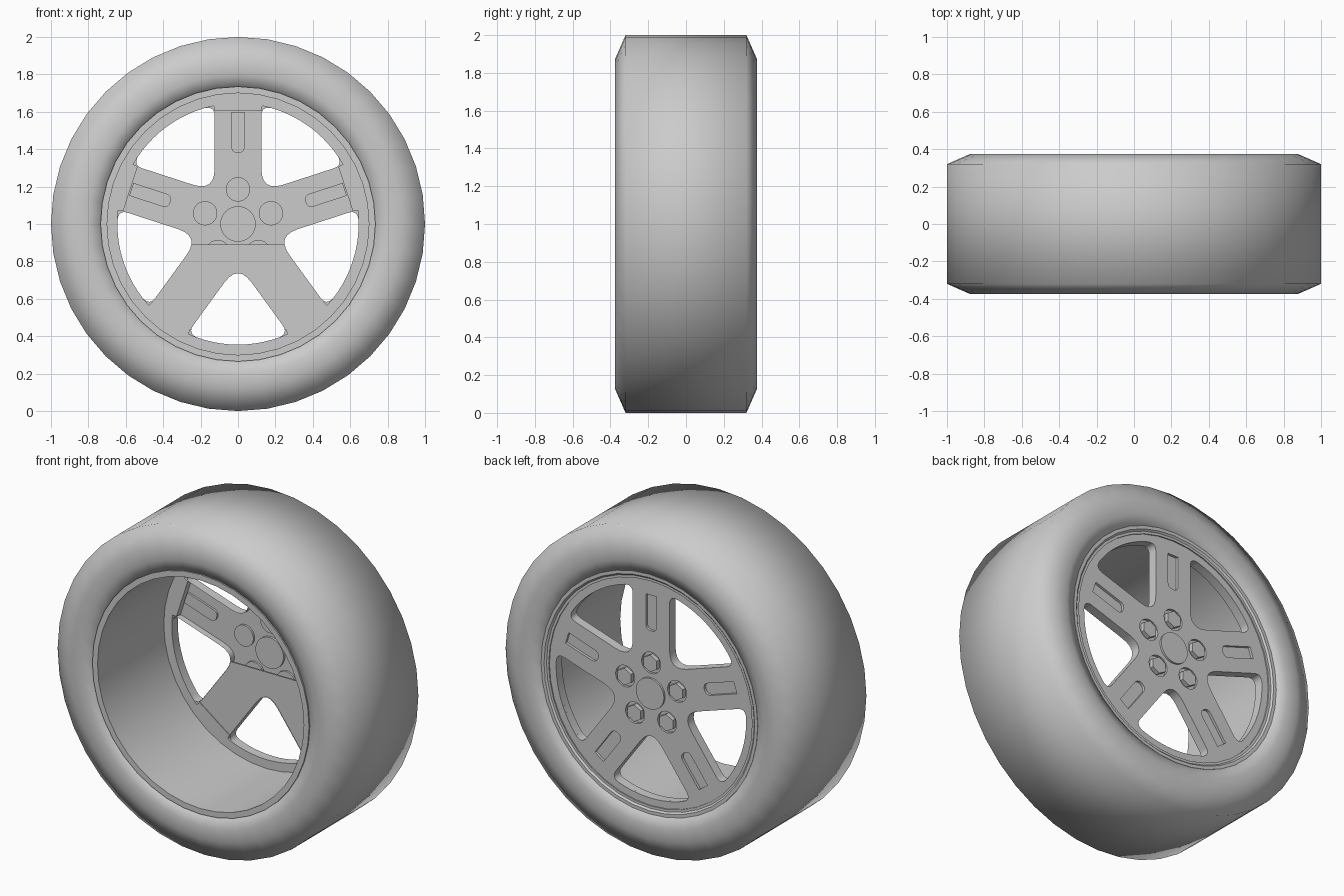
import bpy, bmesh, math
from mathutils import Vector, Matrix

cube = bpy.data.objects.get("Cube")
if cube:
    bpy.data.objects.remove(cube, do_unlink=True)

grey = bpy.data.materials.new("plain grey")
grey.use_nodes = True
colour = (0.6, 0.6, 0.6, 1)
grey.diffuse_color = colour
grey.node_tree.nodes["Principled BSDF"].inputs["Base Color"].default_value = colour

SEGMENTS = 40
SPOKES = 5
STEP = math.tau / SPOKES
HALF_SPOKE = 0.125
OPENING = 0.645
SPOKE_END = 0.605


def finish(obj, angle):
    bm = bmesh.new()
    bm.from_mesh(obj.data)
    bmesh.ops.remove_doubles(bm, verts=bm.verts, dist=0.0001)
    bmesh.ops.recalc_face_normals(bm, faces=bm.faces)
    bm.to_mesh(obj.data)
    bm.free()
    obj.data.materials.clear()
    obj.data.materials.append(grey)
    bpy.ops.object.select_all(action='DESELECT')
    obj.select_set(True)
    bpy.context.view_layer.objects.active = obj
    bpy.ops.object.shade_smooth_by_angle(angle=math.radians(angle))


def lathe(name, profile, angle):
    """Spin a closed (radius, y) profile around the axle."""
    bm = bmesh.new()
    verts = [bm.verts.new((0, y, r)) for r, y in profile]
    edges = [bm.edges.new((v, verts[i - 1])) for i, v in enumerate(verts)]
    bmesh.ops.spin(bm, geom=verts + edges, cent=(0, 0, 0), axis=(0, 1, 0),
                   angle=math.tau, steps=SEGMENTS)
    mesh = bpy.data.meshes.new(name)
    bm.to_mesh(mesh)
    bm.free()
    obj = bpy.data.objects.new(name, mesh)
    obj.location.z = 1
    bpy.context.collection.objects.link(obj)
    finish(obj, angle)


def plate(name, loops, y0, y1, filled=True):
    """Extrude flat outlines (nested ones become holes) from y0 to y1."""
    curve = bpy.data.curves.new(name, 'CURVE')
    curve.dimensions = '2D'
    curve.fill_mode = 'BOTH' if filled else 'NONE'
    curve.extrude = (y1 - y0) / 2
    for loop in loops:
        spline = curve.splines.new('POLY')
        spline.points.add(len(loop) - 1)
        for point, p in zip(spline.points, loop):
            point.co = (p.x, p.y, 0, 1)
        spline.use_cyclic_u = True
    obj = bpy.data.objects.new(name, curve)
    bpy.context.collection.objects.link(obj)
    obj.location = (0, (y0 + y1) / 2, 1)
    obj.rotation_euler.x = math.pi / 2
    bpy.ops.object.select_all(action='DESELECT')
    obj.select_set(True)
    bpy.context.view_layer.objects.active = obj
    bpy.ops.object.convert(target='MESH')
    obj = bpy.context.view_layer.objects.active
    finish(obj, 30)
    return obj


def polar(r, a):
    return Vector((r * math.cos(a), r * math.sin(a)))


def circle(r, n=SEGMENTS, centre=Vector((0, 0))):
    return [centre + polar(r, math.tau * i / n + math.pi / 2) for i in range(n)]


def bend(a, corner, b, n=6):
    """Rounded corner between two points."""
    return [a.lerp(corner, i / n).lerp(corner.lerp(b, i / n), i / n) for i in range(n + 1)]


def turned(loop, angle):
    rot = Matrix.Rotation(angle, 2)
    return [rot @ p for p in loop]


def window():
    """Opening between two spokes, centred on the +x direction."""
    hub = Vector((HALF_SPOKE / math.sin(STEP / 2), 0))
    reach = STEP / 2 - math.asin(HALF_SPOKE / OPENING)
    low, high = polar(OPENING, -reach), polar(OPENING, reach)
    trim = 0.09
    to_low, to_high = (low - hub).normalized(), (high - hub).normalized()
    loop = bend(hub + to_high * 0.125, hub, hub + to_low * 0.125)
    loop += bend(low - to_low * 0.055, low, polar(OPENING, trim - reach))
    loop += [polar(OPENING, (reach - trim) * i / 5) for i in range(-4, 5)]
    loop += bend(polar(OPENING, reach - trim), high, high - to_high * 0.055)
    return loop


def slot():
    """Long groove on a spoke that points along +x."""
    w, start, end = 0.036, 0.38, 0.6
    tip = Vector((start, 0))
    side = Vector((0, w))
    along = Vector((w, 0))
    return (bend(tip + along + side, tip + side, tip, 4)
            + bend(tip, tip - side, tip + along - side, 4)[1:]
            + [Vector((end, -w)), Vector((end, w))])


# Tyre
half = [(0.72, 0.25), (0.73, 0.352), (0.8, 0.371), (0.875, 0.375), (1, 0.32)]
lathe("tyre", half + [(r, -y) for r, y in reversed(half)], 70)

# Rim barrel, open at the front, with a stepped lip at the back
lathe("rim_barrel", [(0.70, -0.362), (0.735, -0.362), (0.735, 0.355), (0.715, 0.355),
                     (0.705, 0.345), (0.69, 0.345), (0.69, 0.33), (0.70, 0.32)], 35)

spoke_angles = [math.pi / 2 + i * STEP for i in range(SPOKES)]
windows = [turned(window(), a + STEP / 2) for a in spoke_angles]
slots = [turned(slot(), a) for a in spoke_angles]
seats = [circle(0.065, 24, polar(0.185, a)) for a in spoke_angles]

# Spoked face with slots and nut seats cut out, and walls round the openings
plate("wheel_face", [circle(0.705)] + windows + slots + seats, 0.32, 0.338)
plate("opening_walls", windows, 0.28, 0.338, filled=False)
for i, (groove, seat, a) in enumerate(zip(slots, seats, spoke_angles)):
    plate(f"slot_floor_{i + 1}", [groove], 0.308, 0.322)
    plate(f"nut_seat_{i + 1}", [seat], 0.308, 0.322)
    plate(f"wheel_nut_{i + 1}", [circle(0.052, 6, polar(0.185, a))], 0.315, 0.348)

# Hub cap
plate("hub_cap", [circle(0.095, 32)], 0.305, 0.35)

# Inner ring with a flat where each spoke ends
flat = math.atan(HALF_SPOKE / SPOKE_END)
inner = []
for a in spoke_angles:
    inner += [polar(SPOKE_END / math.cos(flat), a - flat),
              polar(SPOKE_END / math.cos(flat), a + flat)]
    gap = STEP - 2 * flat
    inner += [polar(OPENING, a + flat + gap * i / 12) for i in range(13)]
plate("inner_ring", [circle(0.705), inner], 0.28, 0.325)

# Cover closing the inside of the two lower spokes
cover = plate("lower_spoke_cover", [circle(0.66)] + windows, 0.284, 0.292)
bm = bmesh.new()
bm.from_mesh(cover.data)
cuts = [(Vector((0, -0.11)), Vector((0, 1)))]
for a in spoke_angles[2:4]:
    cuts.append((polar(SPOKE_END, a), polar(1, a)))
for point, normal in cuts:
    bmesh.ops.bisect_plane(bm, geom=bm.verts[:] + bm.edges[:] + bm.faces[:],
                           plane_co=point.to_3d(), plane_no=normal.to_3d(), clear_outer=True)
bm.to_mesh(cover.data)
bm.free()
